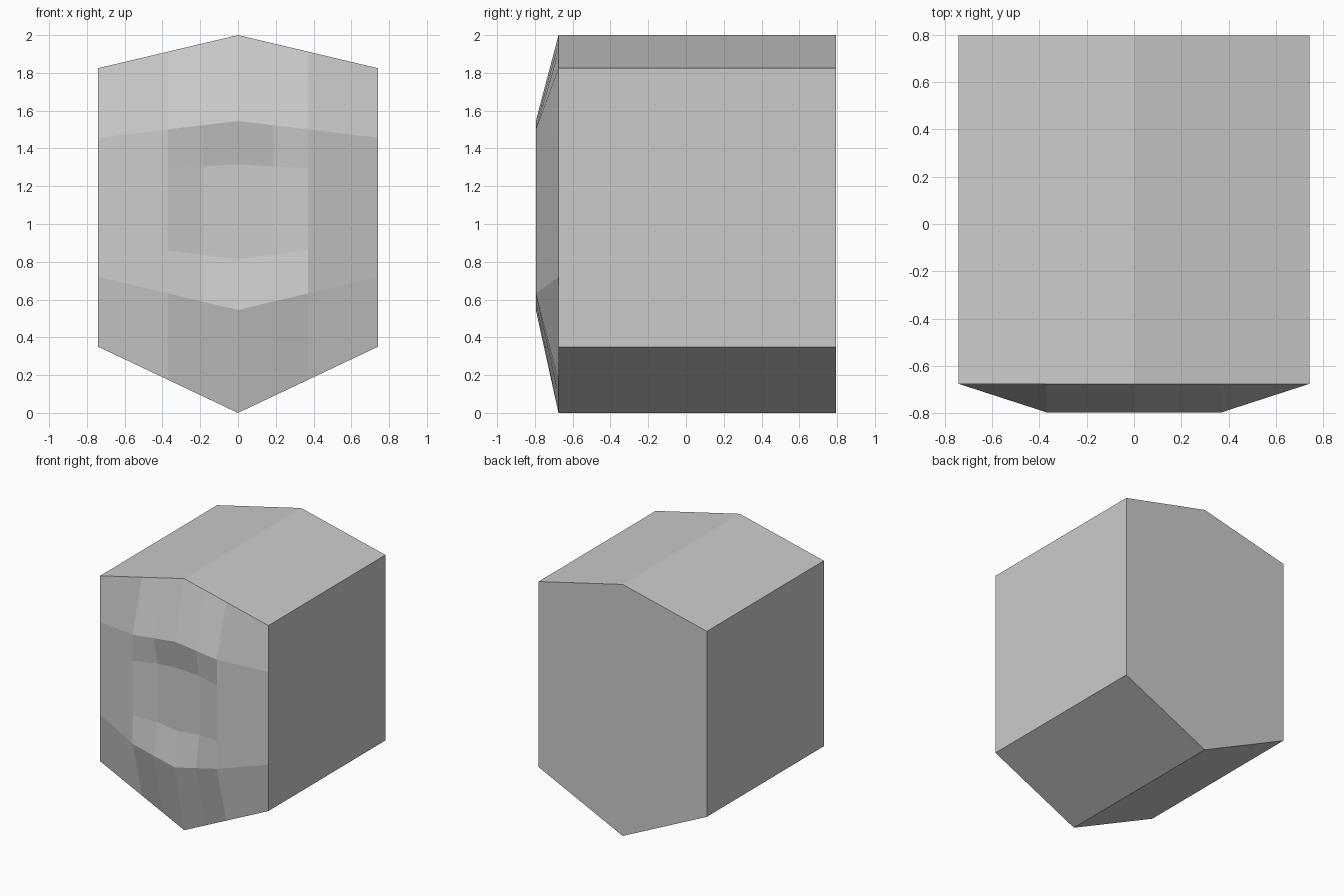
import bpy
import bmesh

if "Cube" in bpy.data.objects:
    bpy.data.objects.remove(bpy.data.objects["Cube"])

HALF, BACK, RIM = 0.74, 0.795, -0.675
COLS = [-0.74, -0.37, -0.185, 0, 0.185, 0.37, 0.74]
# each row of the face: height at the centre line, height at the side edge
ROWS = [(0, 0.35), (0.545, 0.72), (0.815, 0.905),
        (1.315, 1.275), (1.545, 1.457), (2, 1.825)]


def depth(col, row):
    """Rim, raised frame, or shallow central recess."""
    x = abs(COLS[col])
    if x <= 0.2 and row in (2, 3):
        return -0.75
    if x <= 0.4 and 1 <= row <= 4:
        return -BACK
    return RIM


# faceted front panel
bm = bmesh.new()
grid = [[bm.verts.new((x, depth(c, r), mid + (side - mid) * abs(x) / HALF))
         for c, x in enumerate(COLS)] for r, (mid, side) in enumerate(ROWS)]
for r in range(len(ROWS) - 1):
    for c in range(len(COLS) - 1):
        bm.faces.new((grid[r][c], grid[r][c + 1], grid[r + 1][c + 1], grid[r + 1][c]))

# straight side walls, extruded from the rim to the back
border = [e for e in bm.edges if e.is_boundary]
ext = bmesh.ops.extrude_edge_only(bm, edges=border)
for v in ext["geom"]:
    if isinstance(v, bmesh.types.BMVert):
        v.co.y = BACK

# flat back
bmesh.ops.holes_fill(bm, edges=[e for e in bm.edges if e.is_boundary], sides=0)
bmesh.ops.recalc_face_normals(bm, faces=bm.faces[:])

mesh = bpy.data.meshes.new("hexagonal_block")
bm.to_mesh(mesh)
bm.free()
bpy.context.collection.objects.link(bpy.data.objects.new("hexagonal_block", mesh))
